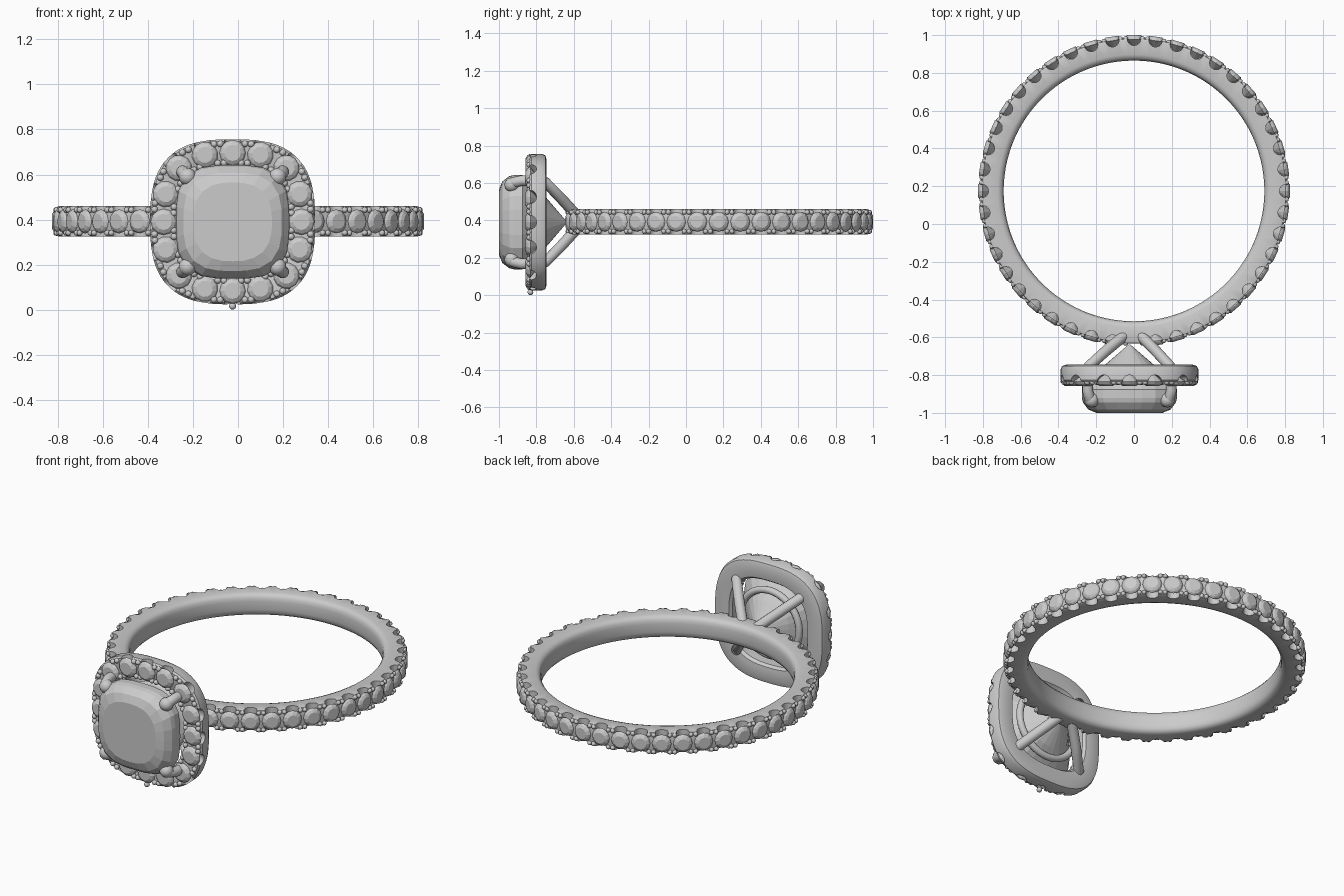
import bpy, bmesh
from math import sin, cos, pi, radians, degrees
from mathutils import Matrix, Vector

if "Cube" in bpy.data.objects:
    bpy.data.objects.remove(bpy.data.objects["Cube"])

CY, CZ = 0.175, 0.392          # band centre (y, z)
HX, HZ = -0.024, 0.390         # head centre (x, z)
R_STONE, N_BAND, N_HALO = 0.806, 44, 16


def loft(bm, rings, wrap=False, M=Matrix()):
    rows = [[bm.verts.new(M @ Vector(p)) for p in r] for r in rings]
    n = len(rows[0])
    pairs = list(zip(rows, rows[1:])) + ([(rows[-1], rows[0])] if wrap else [])
    for a, b in pairs:
        for i in range(n):
            j = (i + 1) % n
            bm.faces.new((a[i], a[j], b[j], b[i]))
    if not wrap:
        bm.faces.new(rows[0][::-1])
        bm.faces.new(rows[-1])


def finish(bm, name, angle=None):
    bmesh.ops.recalc_face_normals(bm, faces=bm.faces[:])
    me = bpy.data.meshes.new(name)
    bm.to_mesh(me)
    bm.free()
    ob = bpy.data.objects.new(name, me)
    bpy.context.collection.objects.link(ob)
    if angle:
        smooth(ob, angle)
    return ob


def smooth(ob, angle):
    bpy.ops.object.select_all(action='DESELECT')
    bpy.context.view_layer.objects.active = ob
    ob.select_set(True)
    bpy.ops.object.shade_smooth_by_angle(angle=radians(angle))


def cut(ob, cutter, angle):
    cutter.hide_render = True
    mod = ob.modifiers.new("scallops", 'BOOLEAN')
    mod.operation, mod.solver, mod.object = 'DIFFERENCE', 'EXACT', cutter
    bpy.context.view_layer.objects.active = ob
    bpy.ops.object.modifier_apply(modifier=mod.name)
    bpy.data.objects.remove(cutter)
    smooth(ob, angle)


def circle(r, z, n):
    return [(r * cos(2 * pi * i / n), r * sin(2 * pi * i / n), z) for i in range(n)]


def cushion(a, y, n, p):
    """Rounded-square ring of half-width a in the plane y."""
    return [cushion_pt(a, y, 2 * pi * i / n, p) for i in range(n)]


def cushion_pt(a, y, t, p=2.8):
    r = a / (abs(cos(t)) ** p + abs(sin(t)) ** p) ** (1 / p)
    return (HX + r * cos(t), y, HZ + r * sin(t))


def gem(bm, M, r):
    loft(bm, [circle(r * s, r * h, 12) for s, h in
              ((0.62, 0.36), (0.88, 0.2), (1, 0.03), (1, -0.06), (0.03, -0.8))], M=M)


def bead(bm, M, r):
    bmesh.ops.create_icosphere(bm, subdivisions=2, radius=r, matrix=M)


def frame(loc, out, side):
    """Matrix with local z along out and local x along side."""
    z, x = Vector(out).normalized(), Vector(side).normalized()
    y = z.cross(x)
    m = Matrix((x, y, z)).transposed().to_4x4()
    m.translation = loc
    return m


# Band with rounded inner edges
bm = bmesh.new()
half = [(0.690, 0.025), (0.694, 0.046), (0.704, 0.060), (0.722, 0.067),
        (0.795, 0.068), (0.805, 0.064), (0.808, 0.056)]
profile = half + [(r, -z) for r, z in reversed(half)]
loft(bm, [circle(r, z, 176) for r, z in profile], True, Matrix.Translation((0, CY, CZ)))
band = finish(bm, "band")

# Band stones, their scallops and beads
cutters, stones, beads = bmesh.new(), bmesh.new(), bmesh.new()
for i in range(N_BAND):
    t = -pi / 2 + 2 * pi * i / N_BAND
    out = Vector((cos(t), sin(t), 0))
    tan = Vector((-sin(t), cos(t), 0))
    loc = Vector((0, CY, CZ)) + out * R_STONE
    if i:
        gem(stones, frame(loc, out, tan), 0.053)
        loft(cutters, [circle(0.036, z, 16) for z in (-0.1, 0.1)], M=Matrix.Translation(loc))
    t += pi / N_BAND
    out = Vector((cos(t), sin(t), 0))
    tan = Vector((-sin(t), cos(t), 0))
    for s in (-1, 1):
        for z in (-0.051, 0.051):
            p = Vector((0, CY, CZ + z)) + out * (R_STONE + 0.002) + tan * s * 0.013
            bead(beads, Matrix.Translation(p), 0.013)
cut(band, finish(cutters, "band_cutter"), 35)
finish(stones, "band_stones")
finish(beads, "band_beads", 60)

# Halo frame around the centre stone
bm = bmesh.new()
halo_profile = [(0.250, -0.765), (0.262, -0.748), (0.285, -0.745), (0.335, -0.745),
                (0.357, -0.752), (0.365, -0.770), (0.366, -0.825), (0.358, -0.836),
                (0.262, -0.836), (0.250, -0.828)]
loft(bm, [cushion(a, y, 96, 2.8) for a, y in halo_profile], True)
halo = finish(bm, "halo")

# Halo stones, outer scallops and beads
cutters, stones, beads = bmesh.new(), bmesh.new(), bmesh.new()
for i in range(N_HALO):
    t = 2 * pi * i / N_HALO
    loc = Vector(cushion_pt(0.306, -0.836, t))
    ahead = Vector(cushion_pt(0.306, -0.836, t + 0.01))
    tan = (ahead - loc).normalized()
    out = tan.cross(Vector((0, 1, 0)))
    if out.dot(loc - Vector((HX, -0.836, HZ))) < 0:
        out = -out
    gem(stones, frame(loc, (0, -1, 0), tan), 0.058)
    loft(cutters, [circle(0.037, z, 16) for z in (0.0, 0.15)], M=frame(loc, out, tan))
    for d in (-0.045, 0.045):
        for a in (0.262, 0.347):
            p = cushion_pt(a, -0.838, t + pi / N_HALO + d * 0.3 / a)
            bead(beads, Matrix.Translation(p), 0.015)
bead(beads, Matrix.Translation((HX, -0.832, 0.016)), 0.016)
cut(halo, finish(cutters, "halo_cutter"), 35)
finish(stones, "halo_stones")
finish(beads, "halo_beads", 60)

# Cushion-cut centre stone
bm = bmesh.new()
loft(bm, [cushion(a, y, 24, p) for a, y, p in
          ((0.175, -1.0, 2.6), (0.218, -0.982, 3), (0.246, -0.945, 3.2), (0.252, -0.92, 3.3),
           (0.252, -0.875, 3.3), (0.135, -0.75, 2.4), (0.003, -0.637, 2))])
finish(bm, "centre_stone")

# Round gallery wire under the centre stone
bpy.ops.mesh.primitive_torus_add(major_radius=0.195, minor_radius=0.02, major_segments=64,
                                 minor_segments=12, location=(HX, -0.765, HZ),
                                 rotation=(pi / 2, 0, 0))
bpy.context.object.name = "gallery_wire"
smooth(bpy.context.object, 60)

# Four claws: struts rising from the band to bulbed tips over the stone
for sx in (-1, 1):
    for sz in (-1, 1):
        cu = bpy.data.curves.new("claw", 'CURVE')
        cu.dimensions, cu.bevel_depth, cu.bevel_resolution = '3D', 0.029, 4
        cu.use_fill_caps = True
        path = [(0.042, -0.59), (0.125, -0.665), (0.212, -0.75), (0.222, -0.80),
                (0.222, -0.88), (0.213, -0.92), (0.198, -0.94)]
        sp = cu.splines.new('POLY')
        sp.points.add(len(path) - 1)
        for k, (pt, (d, y)) in enumerate(zip(sp.points, path)):
            x0 = HX + 0.016 * max(0, 1 - k / 2)   # foot is centred on the band
            pt.co = (x0 + sx * d, y, HZ + sz * d, 1)
        ob = bpy.data.objects.new("claw", cu)
        bpy.context.collection.objects.link(ob)
        bpy.ops.object.select_all(action='DESELECT')
        bpy.context.view_layer.objects.active = ob
        ob.select_set(True)
        bpy.ops.object.convert(target='MESH')
        smooth(bpy.context.object, 50)
        bm = bmesh.new()
        for d, y, r in ((0.2, -0.932, 0.04), (0.042, -0.59, 0.029)):
            x0 = HX + (0.016 if d < 0.1 else 0)
            bead(bm, Matrix.Translation((x0 + sx * d, y, HZ + sz * d)), r)
        finish(bm, "claw_tip", 60)
